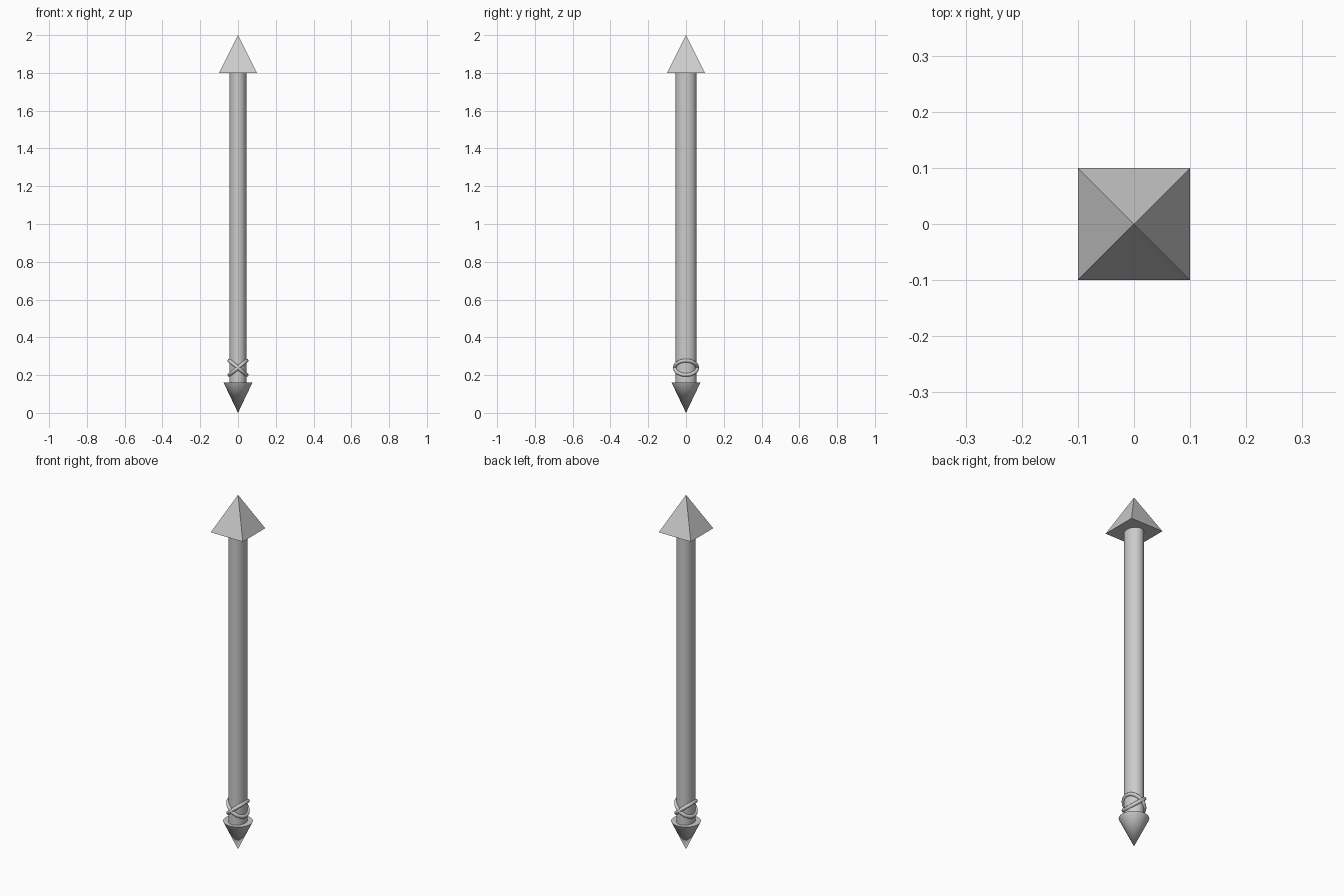
import bpy, math

if "Cube" in bpy.data.objects:
    bpy.data.objects.remove(bpy.data.objects["Cube"])


def cone(name, sides, r1, r2, z0, z1, smooth=True, turn=0.0, scale=(1, 1)):
    bpy.ops.mesh.primitive_cone_add(vertices=sides, radius1=r1, radius2=r2,
                                    depth=z1 - z0, location=(0, 0, (z0 + z1) / 2),
                                    rotation=(0, 0, turn))
    ob = bpy.context.object
    ob.name = name
    ob.scale = (scale[0], scale[1], 1)
    if smooth:
        bpy.ops.object.shade_smooth_by_angle(angle=math.radians(35))
    return ob


# Shaft, slightly oval: wider front to back
cone("shaft", 48, 1, 1, 0.155, 1.8, scale=(0.046, 0.055))

# Four-sided pointed head
cone("spear_head", 4, 0.1 * math.sqrt(2), 0, 1.8, 2.0, smooth=False, turn=math.pi / 4)

# Round spike at the foot, point down
cone("foot_spike", 48, 0, 0.076, 0.0, 0.16)

# Two crossed binding rings
for name, tilt in (("binding_ring_a", 40), ("binding_ring_b", -40)):
    bpy.ops.mesh.primitive_torus_add(major_segments=48, minor_segments=12,
                                     major_radius=0.059, minor_radius=0.01,
                                     location=(0, 0, 0.239),
                                     rotation=(0, math.radians(tilt), 0))
    bpy.context.object.name = name
    bpy.ops.object.shade_smooth_by_angle(angle=math.radians(60))
